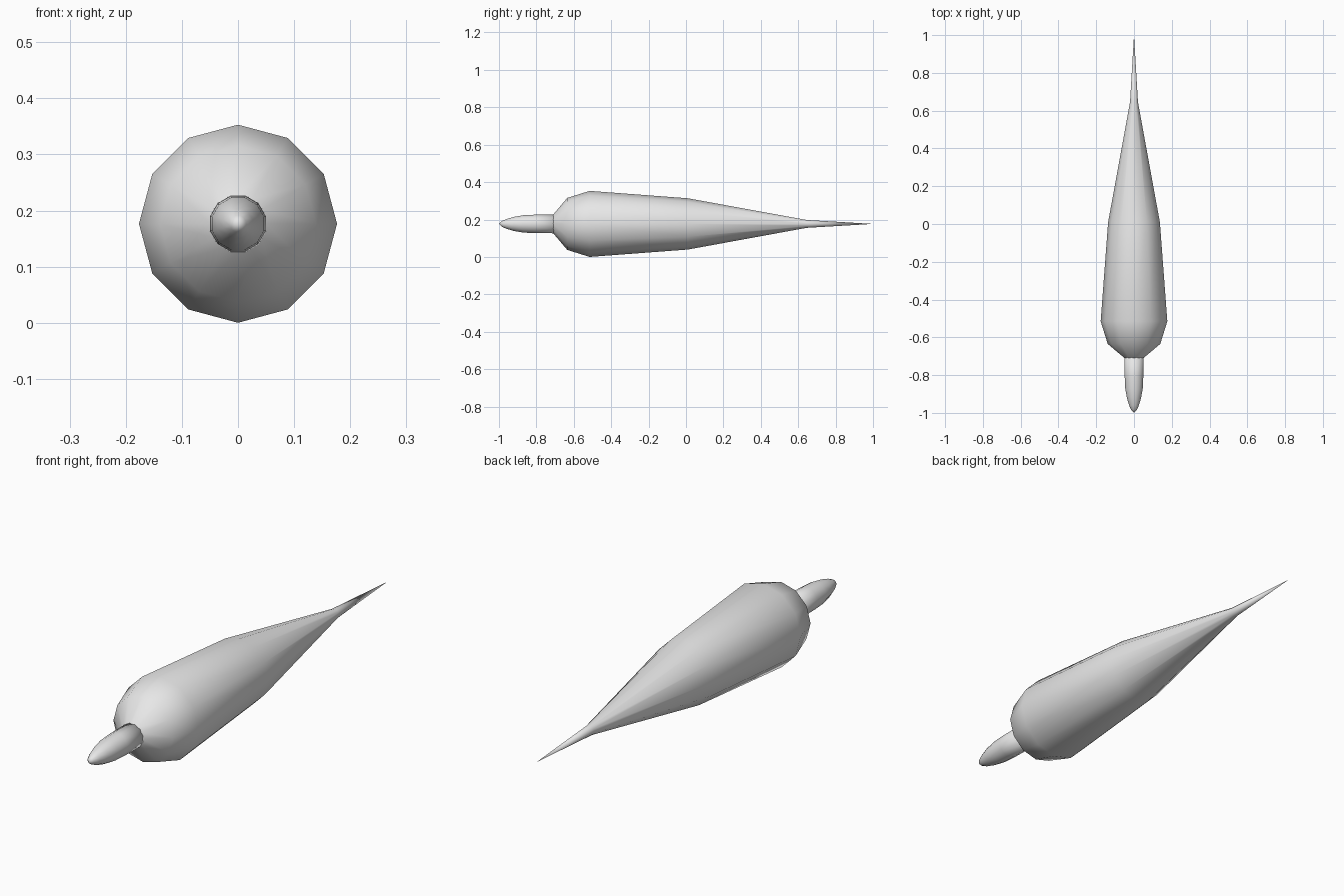
import bpy, bmesh, math

if "Cube" in bpy.data.objects:
    bpy.data.objects.remove(bpy.data.objects["Cube"], do_unlink=True)

AXIS_Z = 0.1765
SIDES = 12

grey = bpy.data.materials.new("light_grey")
grey.use_nodes = True
grey.diffuse_color = (0.8, 0.8, 0.8, 1)
grey.node_tree.nodes["Principled BSDF"].inputs["Base Color"].default_value = (0.8, 0.8, 0.8, 1)


def lathe(name, profile, turn=0.0):
    """Revolve (y, radius) points about the lengthwise axis; zero radius makes a tip."""
    bm = bmesh.new()
    rings = []
    for y, r in profile:
        count = SIDES if r > 0 else 1
        rings.append([bm.verts.new((r * math.sin(turn + math.tau * i / SIDES), y,
                                    AXIS_Z + r * math.cos(turn + math.tau * i / SIDES)))
                      for i in range(count)])
    for a, b in zip(rings, rings[1:]):
        for i in range(SIDES):
            j = (i + 1) % SIDES
            corners = [a[i % len(a)], a[j % len(a)], b[j % len(b)], b[i % len(b)]]
            bm.faces.new(list(dict.fromkeys(corners)))
    bmesh.ops.recalc_face_normals(bm, faces=bm.faces)
    for face in bm.faces:
        face.smooth = True
    mesh = bpy.data.meshes.new(name)
    bm.to_mesh(mesh)
    bm.free()
    mesh.materials.append(grey)
    obj = bpy.data.objects.new(name, mesh)
    bpy.context.collection.objects.link(obj)
    return obj


# Tapering body with a long thin tail
lathe("body", [(-0.71, 0.0), (-0.71, 0.05), (-0.635, 0.139), (-0.515, 0.1765),
               (0.01, 0.137), (0.645, 0.021), (1.0, 0.0)][1:])

# Rounded nose rod, its base sunk into the body
lathe("nose", [(-1.0, 0.0), (-0.985, 0.015), (-0.96, 0.027), (-0.92, 0.039),
               (-0.87, 0.048), (-0.81, 0.051), (-0.68, 0.052), (-0.68, 0.0)],
      turn=math.pi / SIDES)
